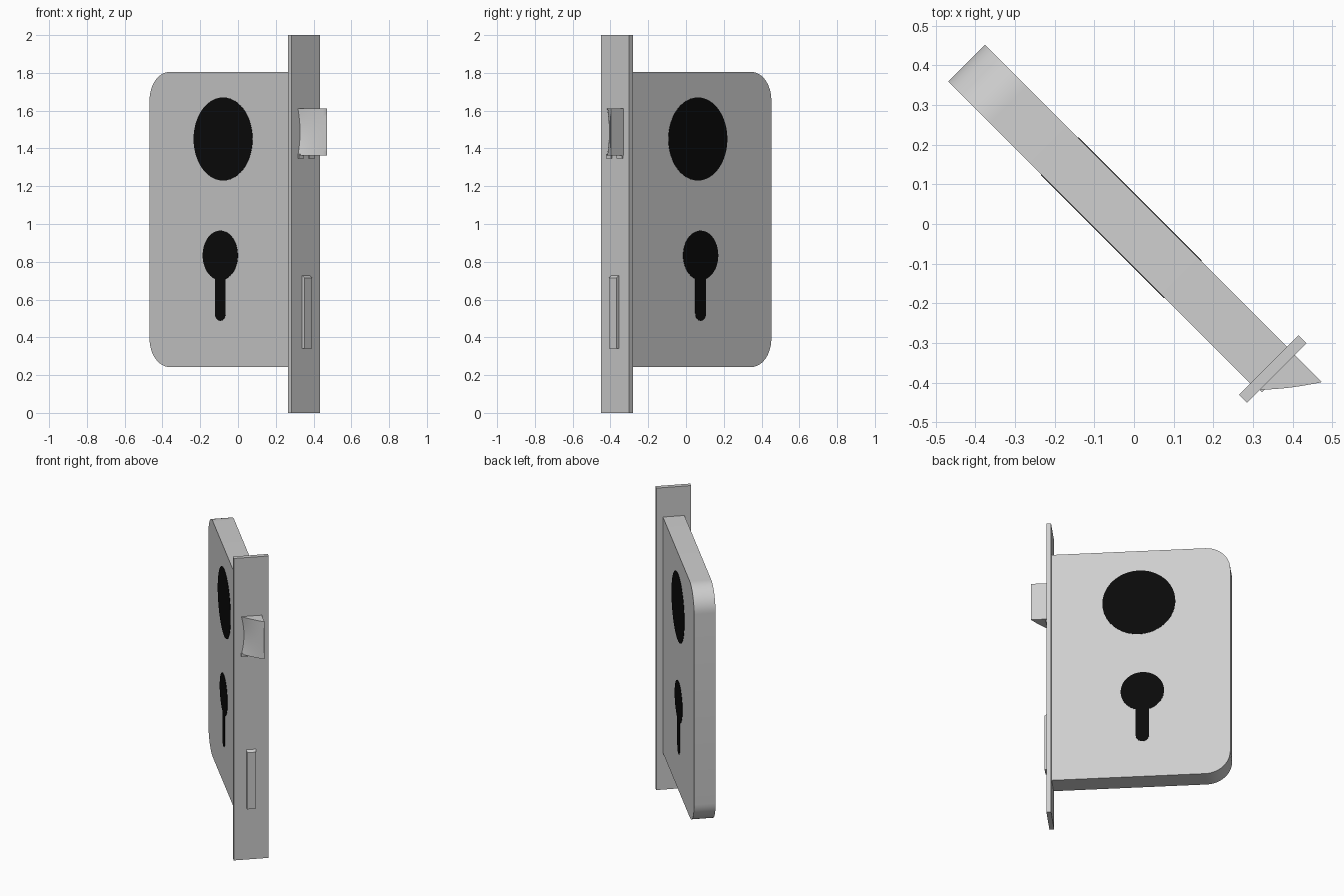
import bpy, bmesh, math
from math import pi, sin, cos

if "Cube" in bpy.data.objects:
    bpy.data.objects.remove(bpy.data.objects["Cube"])

# Local frame: x runs from the back of the case to the faceplate, y across the case.
# Every part is turned 45 degrees about z.
TURN = -pi / 4
MID = -0.0115          # centre plane of the lock
HALF = 0.0655          # half thickness of the case


def material(name, value):
    m = bpy.data.materials.new(name)
    m.diffuse_color = (value, value, value, 1)
    m.use_nodes = True
    m.node_tree.nodes["Principled BSDF"].inputs["Base Color"].default_value = m.diffuse_color
    return m


steel = material("grey steel", 0.62)
black = material("black", 0.003)


def finish(bm, name, mat):
    bmesh.ops.recalc_face_normals(bm, faces=bm.faces)
    me = bpy.data.meshes.new(name)
    bm.to_mesh(me)
    bm.free()
    me.materials.append(mat)
    ob = bpy.data.objects.new(name, me)
    bpy.context.collection.objects.link(ob)
    ob.rotation_euler.z = TURN
    bpy.context.view_layer.objects.active = ob
    bpy.ops.object.select_all(action='DESELECT')
    ob.select_set(True)
    bpy.ops.object.shade_smooth_by_angle(angle=math.radians(35))
    return ob


def loft(name, rings, mat):
    """Closed solid through rings of equal point count."""
    bm = bmesh.new()
    loops = [[bm.verts.new(p) for p in r] for r in rings]
    n = len(rings[0])
    for a, b in zip(loops, loops[1:]):
        for i in range(n):
            j = (i + 1) % n
            bm.faces.new((a[i], a[j], b[j], b[i]))
    bm.faces.new(loops[0])
    bm.faces.new(loops[-1])
    return finish(bm, name, mat)


def slab(name, outline, y0, y1, mat):
    """Outline in x-z, extruded along y."""
    return loft(name, [[(x, y, z) for x, z in outline] for y in (y0, y1)], mat)


def arc(cx, cz, r, a0, a1, n):
    return [(cx + r * cos(a0 + (a1 - a0) * i / n), cz + r * sin(a0 + (a1 - a0) * i / n))
            for i in range(n + 1)]


def rect(x, y0, y1, z0, z1):
    return [(x, y0, z0), (x, y1, z0), (x, y1, z1), (x, y0, z1)]


# Lock case with two rounded back corners
R = 0.15
case = ([(0.4914, 0.243), (0.4914, 1.805)]
        + arc(-0.585 + R, 1.805 - R, R, pi / 2, pi, 12)
        + arc(-0.585 + R, 0.243 + R, R, pi, 1.5 * pi, 12))
slab("lock_case", case, MID - HALF, MID + HALF, steel)

# Faceplate
loft("faceplate", [rect(x, MID - 0.106, MID + 0.106, 0, 2) for x in (0.4914, 0.5197)], steel)

# Handle hole and keyhole, as thin plates on both sides
circle = arc(-0.034, 1.45, 0.22, 0, 2 * pi, 48)[:-1]
s = math.asin(0.04 / 0.131)
keyhole = (arc(-0.055, 0.834, 0.131, -pi / 2 + s, 1.5 * pi - s, 40)
           + arc(-0.055, 0.527, 0.04, pi, 2 * pi, 10))
for side, sign in (("front", -1), ("back", 1)):
    y = MID + sign * HALF
    slab("handle_hole_" + side, circle, y, y + sign * 0.002, black)
    slab("keyhole_" + side, keyhole, y, y + sign * 0.002, black)

# Dead bolt with sloped top
loft("dead_bolt", [rect(0.515, MID - 0.028, MID + 0.028, 0.34, 0.73),
                   rect(0.537, MID - 0.028, MID + 0.028, 0.34, 0.715)], steel)

# Spring latch: wedge whose slanted face is slightly dished
rings = []
for k in range(13):
    t = k / 6 - 1
    z = 1.487 + 0.124 * t
    y0 = -0.072 + 0.016 * (1 - t * t)
    slant = [(0.519 + 0.096 * f, y0 + (0.05 - y0) * f - 0.006 * sin(pi * f), z)
             for f in [i / 8 for i in range(9)]]
    rings.append([(0.51, 0.053, z), (0.51, y0, z)] + slant + [(0.615, 0.053, z)])
loft("spring_latch", rings, steel)

# Small guide lips under the latch
for i, (a, b) in enumerate(((-0.072, -0.034), (0.008, 0.048))):
    loft("latch_lip_%d" % (i + 1), [rect(x, a, b, 1.346, 1.37) for x in (0.515, 0.528)], steel)
